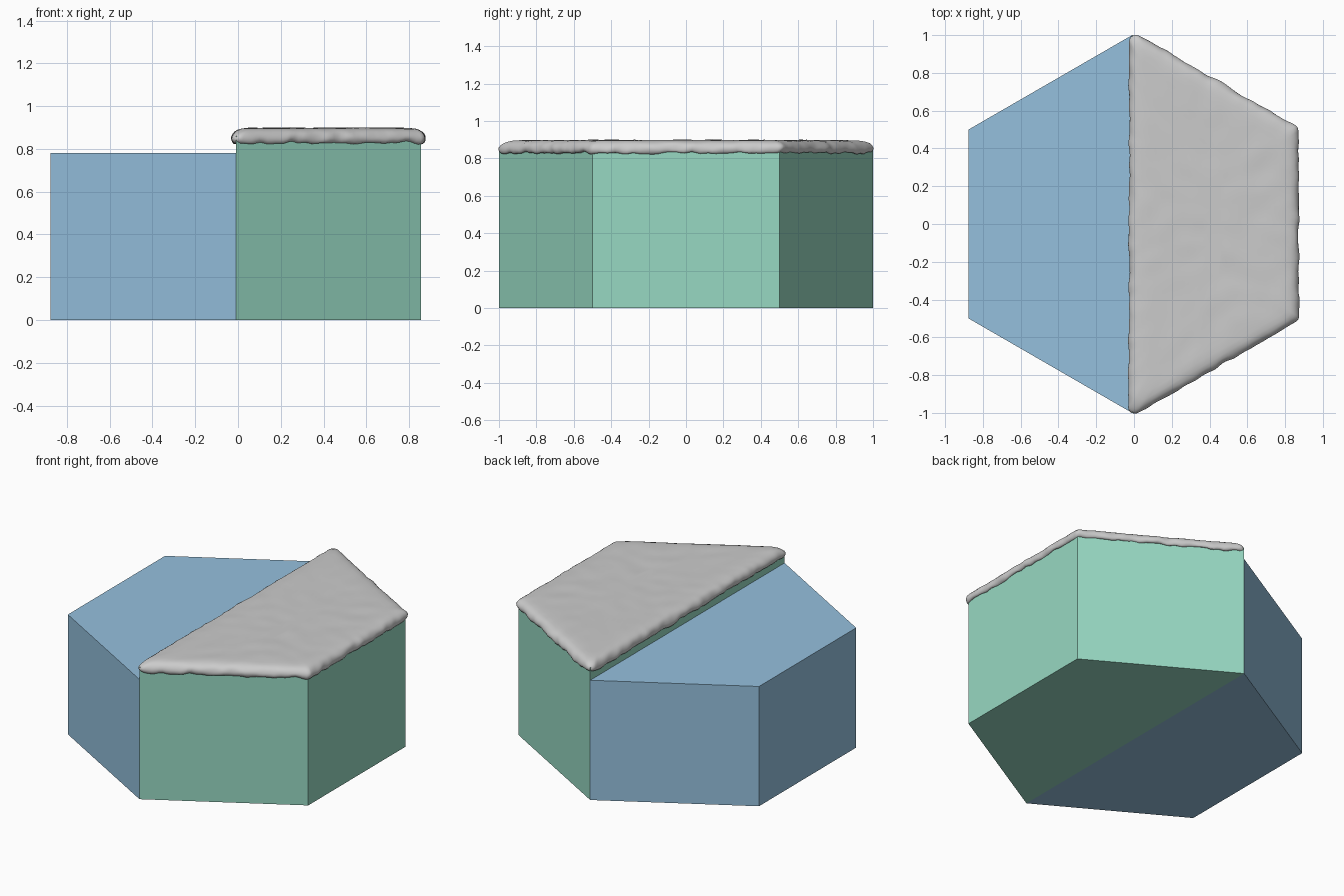
import bpy, bmesh, math
from mathutils import Vector, noise

if "Cube" in bpy.data.objects:
    bpy.data.objects.remove(bpy.data.objects["Cube"])

MID = -0.01            # x of the seam between the two halves
HALF = math.sqrt(3) / 2


def half_hex(side):
    """Counter-clockwise half hexagon on the left (-1) or right (+1) of the seam."""
    pts = [(0, -1), (HALF, -0.5), (HALF, 0.5), (0, 1)]
    pts = [Vector((MID + side * x, y)) for x, y in pts]
    return pts if side > 0 else pts[::-1]


def add_object(name, bm):
    bmesh.ops.recalc_face_normals(bm, faces=bm.faces)
    mesh = bpy.data.meshes.new(name)
    bm.to_mesh(mesh)
    bm.free()
    obj = bpy.data.objects.new(name, mesh)
    bpy.context.collection.objects.link(obj)
    return obj


def block(name, side, height, color):
    bm = bmesh.new()
    face = bm.faces.new([bm.verts.new((p.x, p.y, 0)) for p in half_hex(side)])
    top = bmesh.ops.extrude_face_region(bm, geom=[face], use_keep_orig=True)["geom"]
    for v in top:
        if isinstance(v, bmesh.types.BMVert):
            v.co.z = height
    obj = add_object(name, bm)
    mat = bpy.data.materials.new(name + "_paint")
    mat.diffuse_color = (*color, 1)
    mat.use_nodes = True
    mat.node_tree.nodes["Principled BSDF"].inputs["Base Color"].default_value = mat.diffuse_color
    obj.data.materials.append(mat)


def rounded_ring(poly, out, radius=0.035, arc=6, step=0.022):
    """Outline offset by `out` with rounded corners; gives (point, normal) pairs."""
    n = len(poly)
    edges = [(poly[(i + 1) % n] - poly[i]) for i in range(n)]
    normals = [Vector((e.y, -e.x)).normalized() for e in edges]
    core = []
    for i in range(n):
        a, b = normals[i - 1], normals[i]
        core.append(poly[i] + (a + b) * (out - radius) / (1 + a.dot(b)))
    ring = []
    for i in range(n):
        a, b = normals[i - 1], normals[i]
        for k in range(arc):
            d = a.slerp(b, k / arc)
            ring.append((core[i] + d * radius, d))
        count = int(edges[i].length / step)
        for k in range(count):
            ring.append((core[i].lerp(core[(i + 1) % n], k / count) + b * radius, b))
    return ring


# Two half-hexagon blocks
block("low_block", -1, 0.78, (0.30, 0.53, 0.73))
block("tall_block", 1, 0.86, (0.31, 0.69, 0.54))

# Lumpy covering layer: profile of (overhang, height), from the underside to the top centre
profile = [(-0.012, 0.838), (0.0, 0.829), (0.008, 0.829), (0.014, 0.836), (0.017, 0.846),
           (0.016, 0.857), (0.012, 0.868), (0.004, 0.879), (-0.009, 0.888), (-0.028, 0.894),
           (-0.055, 0.897)] + [(-0.055 - 0.035 * k, 0.898) for k in range(1, 10)] + [(-0.395, 0.898)]
outline = half_hex(1)
bm = bmesh.new()
rings = []
for out, z in profile:
    ring = []
    edge = max(0.0, min(1.0, (0.9 - z) / 0.06)) if out > -0.05 else 0.0
    for p, d in rounded_ring(outline, out):
        wave = noise.noise(Vector((p.x * 14, p.y * 14, z * 14)))
        drip = noise.noise(Vector((p.x * 17, p.y * 17, 9)))
        bump = noise.noise(Vector((p.x * 9, p.y * 9, 4)))
        q = p + d * wave * 0.009 * min(1, edge * 2)
        ring.append(bm.verts.new((q.x, q.y, z + drip * 0.012 * edge + bump * 0.003 * (1 - edge))))
    rings.append(ring)
for low, high in zip(rings, rings[1:]):
    for i in range(len(low)):
        j = (i + 1) % len(low)
        bm.faces.new((low[i], low[j], high[j], high[i]))
bm.faces.new(rings[-1])
bm.faces.new(rings[0][::-1])
cover = add_object("snow_cover", bm)
for f in cover.data.polygons:
    f.use_smooth = True
